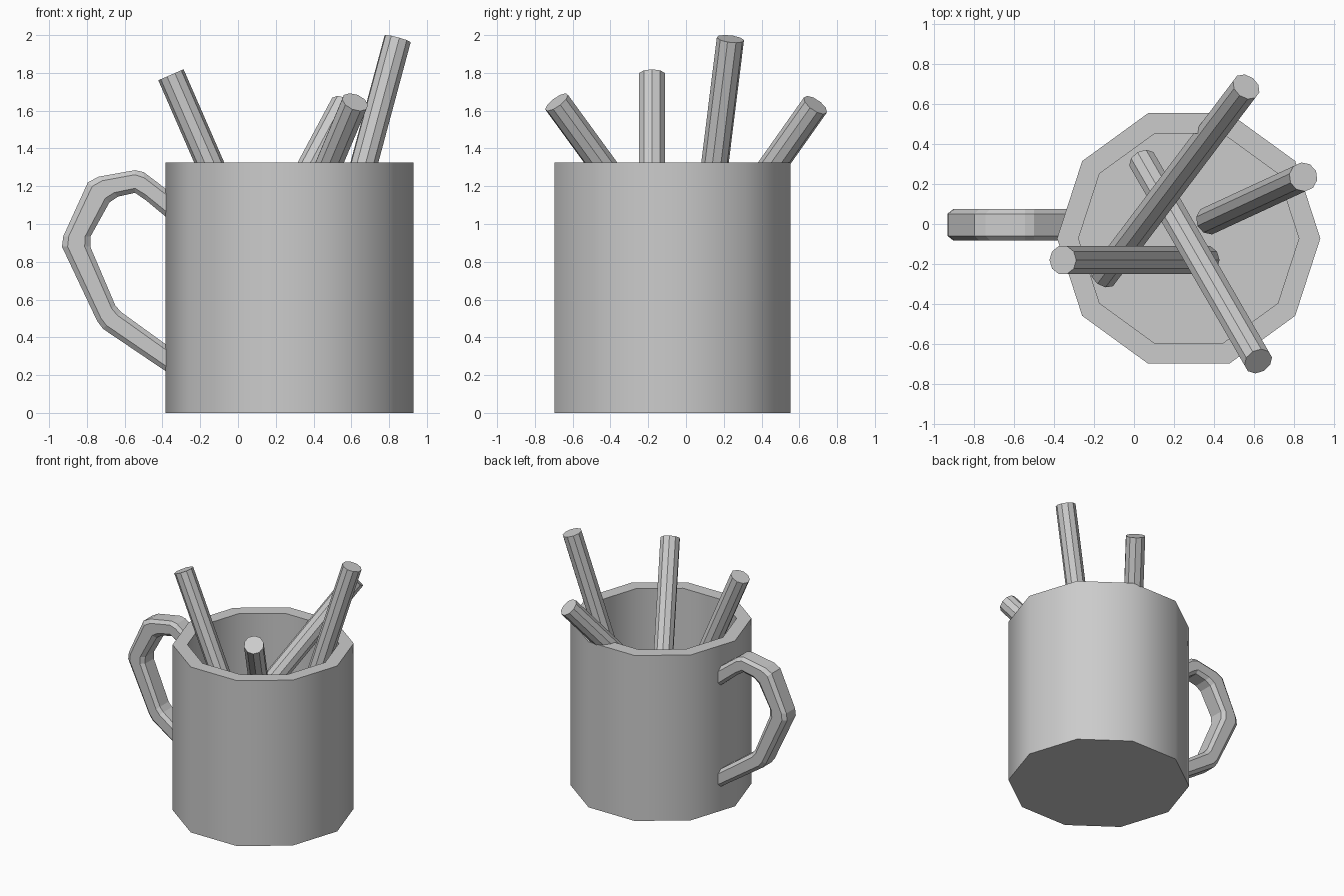
import bpy, math
from mathutils import Vector

if "Cube" in bpy.data.objects:
    bpy.data.objects.remove(bpy.data.objects["Cube"])


def make(name, verts, faces):
    me = bpy.data.meshes.new(name)
    me.from_pydata(verts, [], faces)
    me.update()
    ob = bpy.data.objects.new(name, me)
    bpy.context.collection.objects.link(ob)
    return ob


def loft(rings):
    """Join equal rings of points into a closed, capped skin."""
    n = len(rings[0])
    verts = [p for r in rings for p in r]
    faces = [(k * n + i, k * n + (i + 1) % n, (k + 1) * n + (i + 1) % n, (k + 1) * n + i)
             for k in range(len(rings) - 1) for i in range(n)]
    last = (len(rings) - 1) * n
    faces += [tuple(reversed(range(n))), tuple(range(last, last + n))]
    return verts, faces


# Cup: ten-sided hollow body with a thick rim and floor
CX, CY, SIDES = 0.273, -0.072, 10


def cup_ring(r, z):
    return [(CX + r * math.cos(math.tau * i / SIDES),
             CY + r * math.sin(math.tau * i / SIDES), z) for i in range(SIDES)]


cup = make("cup", *loft([cup_ring(r, z) for r, z in
                         [(0.657, 0), (0.657, 1.325), (0.55, 1.325), (0.55, 0.11)]]))
bpy.context.view_layer.objects.active = cup
cup.select_set(True)
bpy.ops.object.shade_smooth_by_angle(angle=math.radians(40))
cup.select_set(False)

# Handle: chamfered section along paired outer / inner outline points (x, z)
outer = [(-0.33, 0.185), (-0.715, 0.445), (-0.745, 0.485), (-0.932, 0.88), (-0.925, 0.935),
         (-0.795, 1.22), (-0.74, 1.25), (-0.545, 1.285), (-0.50, 1.275), (-0.33, 1.147)]
inner = [(-0.33, 0.325), (-0.62, 0.535), (-0.65, 0.57), (-0.782, 0.88), (-0.78, 0.935),
         (-0.68, 1.115), (-0.635, 1.145), (-0.545, 1.165), (-0.487, 1.125), (-0.33, 0.995)]
section = [(0, -0.055), (0.2, -0.078), (0.8, -0.078), (1, -0.055),
           (1, 0.055), (0.8, 0.078), (0.2, 0.078), (0, 0.055)]
rings = [[(a[0] + (b[0] - a[0]) * t, y - 0.004, a[1] + (b[1] - a[1]) * t) for t, y in section]
         for a, b in zip(inner, outer)]
make("handle", *loft(rings))

# Pencils: plain rods leaning on the rim, given by bottom and top centres
pencils = [((0.36, -0.18, 0.15), (-0.355, -0.18, 1.79)),
           ((-0.15, -0.255, 0.30), (0.56, 0.685, 1.63)),
           ((0.045, 0.31, 0.28), (0.62, -0.685, 1.645)),
           ((0.38, 0.02, 0.25), (0.845, 0.235, 1.98))]
for k, (lo, hi) in enumerate(pencils):
    lo, hi = Vector(lo), Vector(hi)
    axis = hi - lo
    bpy.ops.mesh.primitive_cylinder_add(vertices=10, radius=0.073, depth=axis.length,
                                        location=(lo + hi) / 2,
                                        rotation=axis.to_track_quat('Z', 'Y').to_euler())
    bpy.context.object.name = f"pencil_{k + 1}"

# Consistent outward normals
for ob in (cup, bpy.data.objects["handle"]):
    import bmesh
    bm = bmesh.new()
    bm.from_mesh(ob.data)
    bmesh.ops.recalc_face_normals(bm, faces=bm.faces)
    bm.to_mesh(ob.data)
    bm.free()
